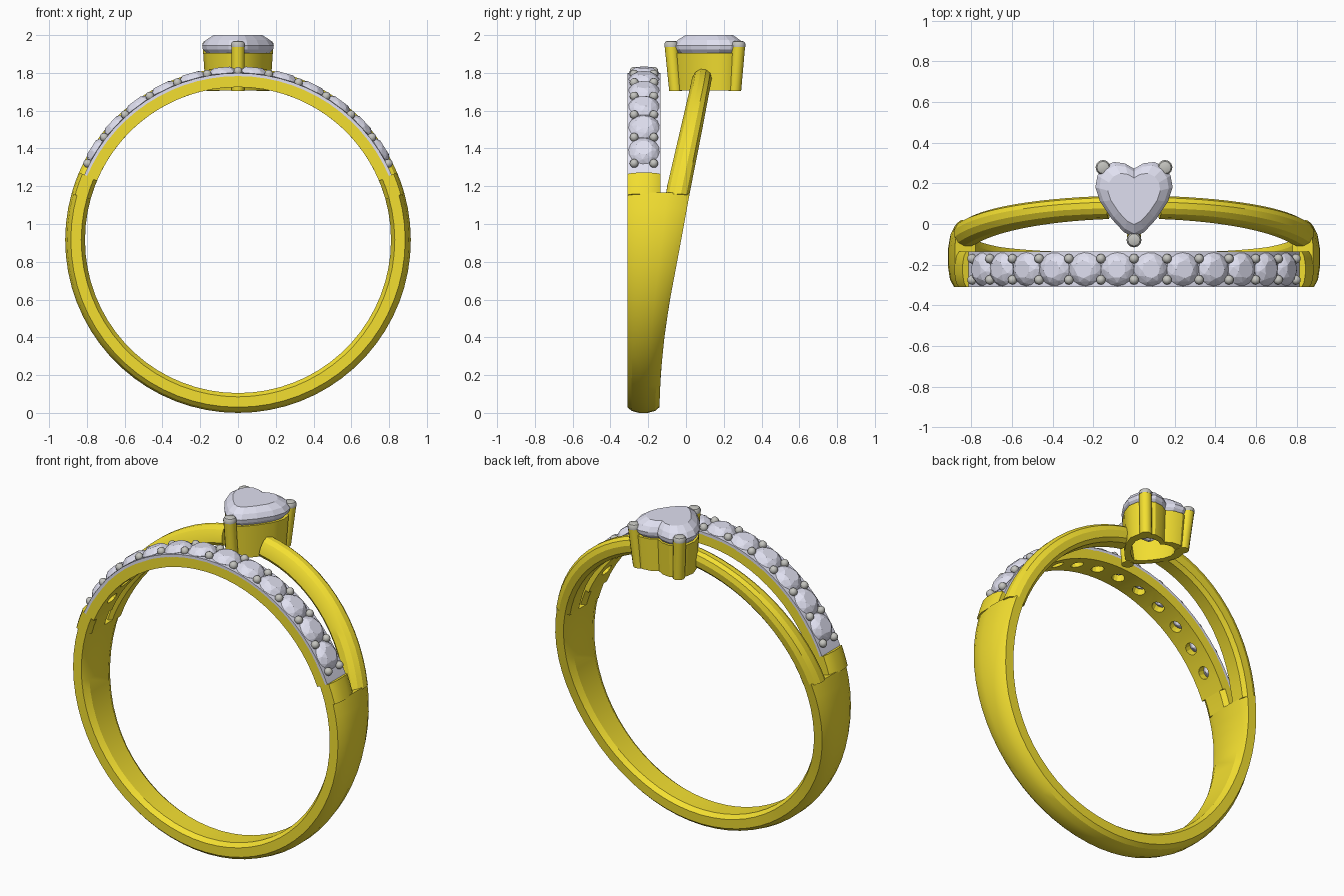
import bpy, bmesh, math, random
from mathutils import Vector, Matrix

if "Cube" in bpy.data.objects:
    bpy.data.objects.remove(bpy.data.objects["Cube"])

random.seed(4)
CZ = 0.915                      # ring centre height
RI, RO = 0.81, 0.915            # inner and outer radius
FRONT, SPLIT = -0.31, -0.135    # y limits of the stone-set arm


def mat(name, rgb):
    m = bpy.data.materials.new(name)
    m.diffuse_color = (*rgb, 1)
    m.use_nodes = True
    m.node_tree.nodes["Principled BSDF"].inputs["Base Color"].default_value = m.diffuse_color
    return m


GOLD = mat("gold", (0.9, 0.74, 0.03))
GEM = mat("gem", (0.74, 0.74, 0.87))
TIP = mat("tip_metal", (0.55, 0.55, 0.52))


def finish(name, bm, material, smooth=None):
    bmesh.ops.recalc_face_normals(bm, faces=bm.faces)
    me = bpy.data.meshes.new(name)
    bm.to_mesh(me)
    bm.free()
    ob = bpy.data.objects.new(name, me)
    bpy.context.collection.objects.link(ob)
    me.materials.append(material)
    bpy.ops.object.select_all(action='DESELECT')
    ob.select_set(True)
    bpy.context.view_layer.objects.active = ob
    if smooth:
        bpy.ops.object.shade_smooth_by_angle(angle=math.radians(smooth))
    return ob


def bridge(bm, a, b):
    n = len(a)
    for i in range(n):
        bm.faces.new((a[i], a[(i + 1) % n], b[(i + 1) % n], b[i]))


def interp(table, z):
    if z <= table[0][0]:
        return table[0][1]
    for (z0, y0), (z1, y1) in zip(table, table[1:]):
        if z <= z1:
            return y0 + (y1 - y0) * (z - z0) / (z1 - z0)
    return table[-1][1]


def back_edge(z):
    return interp([(0, -.142), (.2, -.134), (.4, -.115), (.6, -.085), (.8, -.047),
                   (1.0, -.01), (1.165, .02), (1.5, .086), (1.83, .148)], z)


def branch_edge(z):
    return interp([(1.165, -.108), (1.75, .028), (1.83, .04)], z)


# Arc of band; angles in degrees measured from the top, y limits depend on height
def arc(name, t0, t1, n, front, back, ri, ro, crown, material=GOLD):
    c = crown
    if c:
        sec = [(ri + .02, 0), (ro - c, 0), (ro - c * .35, .13), (ro, .36), (ro, .64),
               (ro - c * .35, .87), (ro - c, 1), (ri + .02, 1), (ri, .84), (ri, .16)]
    else:
        sec = [(ri, 0), (ro, 0), (ro, 1), (ri, 1)]
    bm = bmesh.new()
    rings = []
    for i in range(n + 1):
        t = math.radians(t0 + (t1 - t0) * i / n)
        ring = []
        for r, u in sec:
            z = CZ + r * math.cos(t)
            f, b = front(z), back(z)
            ring.append(bm.verts.new((r * math.sin(t), f + (b - f) * u, z)))
        rings.append(ring)
    for a, b in zip(rings, rings[1:]):
        bridge(bm, a, b)
    bm.faces.new(rings[0])
    bm.faces.new(rings[-1])
    return finish(name, bm, material, 25)


f_front = lambda z: FRONT
f_split = lambda z: SPLIT

# Shank, split branch and shoulders
arc("lower_shank", 74, 286, 40, f_front, back_edge, RI, RO, .03)
for side, s in (("right", 1), ("left", -1)):
    arc(side + "_back_branch", s * 8.5, s * 74.5, 14, branch_edge, back_edge, RI, RO, .045)
    arc(side + "_shoulder", s * 67, s * 74.5, 2, f_front, f_split, RI, RO, .02)

# Stone-set arm with a row of drilled holes
arm = arc("stone_arm", -67.2, 67.2, 28, f_front, f_split, RI, .868, 0)
arc("stone_rail", -67, 67, 28, f_front, f_split, .866, .884, 0, GEM)

MIDY = (FRONT + SPLIT) / 2
STEP = 10.5
stone_angles = [math.radians(STEP * (i - 5.5)) for i in range(12)]


def radial(t, r, y=MIDY):
    return Matrix.Translation((r * math.sin(t), y, CZ + r * math.cos(t))) @ Matrix.Rotation(t, 4, 'Y')


bm = bmesh.new()
for t in stone_angles:
    bmesh.ops.create_cone(bm, cap_ends=True, segments=12, radius1=.036, radius2=.036,
                          depth=.2, matrix=radial(t, .84))
cutter = finish("hole_cutter", bm, GOLD)
cutter.hide_render = True
bpy.context.view_layer.objects.active = arm
mod = arm.modifiers.new("holes", 'BOOLEAN')
mod.object = cutter
mod.solver = 'EXACT'
bpy.ops.object.modifier_apply(modifier="holes")
bpy.data.objects.remove(cutter)

# Round cut stones: hull of table, crown, girdle and culet
bm = bmesh.new()
for t in stone_angles:
    m = radial(t, .885) @ Matrix.Rotation(random.uniform(0, 1), 4, 'Z')
    pts = [Vector((0, 0, -.06))]
    for n, r, h, off in ((8, .044, .033, 0), (8, .066, .02, .5), (16, .082, 0, 0)):
        pts += [Vector((r * math.cos(math.tau * (i + off) / n),
                        r * math.sin(math.tau * (i + off) / n), h)) for i in range(n)]
    bmesh.ops.convex_hull(bm, input=[bm.verts.new(m @ p) for p in pts])
finish("band_stones", bm, GEM)

# Pairs of beads between the stones
bm = bmesh.new()
for i in range(-6, 7):
    for y in (MIDY - .052, MIDY + .052):
        bmesh.ops.create_uvsphere(bm, u_segments=10, v_segments=6, radius=.024,
                                  matrix=radial(math.radians(STEP * i), .893, y))
finish("band_beads", bm, TIP, 40)

# Heart outline, mirrored from one half
half = [(0, .272), (.045, .298), (.1, .305), (.15, .282), (.18, .238), (.19, .18),
        (.167, .11), (.11, .025), (.05, -.04), (0, -.065)]
heart = half + [(-x, y) for x, y in half[-2:0:-1]]
HY = .13


def heart_ring(bm, s, z):
    return [bm.verts.new((x * s, HY + (y - HY) * s, z)) for x, y in heart]


# Heart stone
bm = bmesh.new()
rings = [heart_ring(bm, s, z) for s, z in
         ((.05, 1.77), (.55, 1.84), (.98, 1.925), (1, 1.945), (.9, 1.973), (.68, 2.0))]
for a, b in zip(rings, rings[1:]):
    bridge(bm, a, b)
bm.faces.new(rings[0])
bm.faces.new(rings[-1])
bmesh.ops.triangulate(bm, faces=[f for f in bm.faces if len(f.verts) == 4])
finish("heart_stone", bm, GEM)

# Open heart-shaped basket
bm = bmesh.new()
rings = [heart_ring(bm, s, z) for s, z in ((.9, 1.708), (.97, 1.905), (.84, 1.905), (.66, 1.708))]
for i in range(4):
    bridge(bm, rings[i], rings[(i + 1) % 4])
finish("heart_basket", bm, GOLD, 30)


# Prongs with pale tips
def rod(name, a, b, levels, material):
    bm = bmesh.new()
    a, b = Vector(a), Vector(b)
    rings = []
    for k, r in levels:
        c = a.lerp(b, k)
        rings.append([bm.verts.new((c.x + r * math.cos(math.tau * i / 12),
                                    c.y + r * math.sin(math.tau * i / 12), c.z)) for i in range(12)])
    for p, q in zip(rings, rings[1:]):
        bridge(bm, p, q)
    bm.faces.new(rings[0])
    bm.faces.new(rings[-1])
    finish(name, bm, material, 35)


for name, (x, y), (bx, by) in (("right", (.152, .278), (.132, .258)),
                               ("left", (-.152, .278), (-.132, .258)),
                               ("point", (0, -.078), (0, -.055))):
    rod(name + "_prong", (bx, by, 1.704), (x, y, 1.94), ((0, .034), (1, .035)), GOLD)
    rod(name + "_prong_tip", (x, y, 1.938), (x, y, 1.97),
        ((0, .036), (.5, .037), (.85, .03), (1, .018)), TIP)
